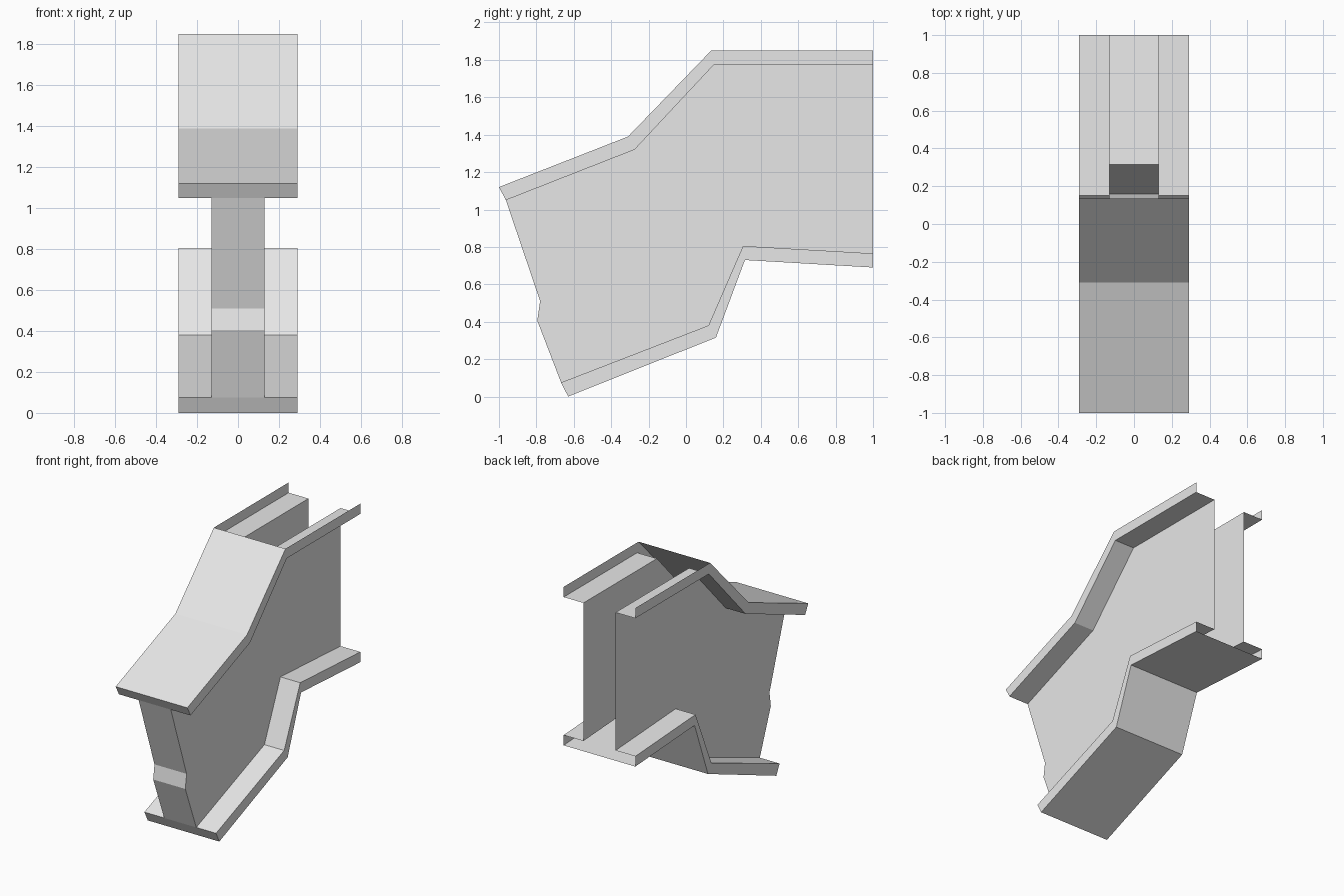
import bpy
import bmesh

cube = bpy.data.objects.get("Cube")
if cube:
    bpy.data.objects.remove(cube, do_unlink=True)

FLANGE = 0.29   # half width of the flanges
WEB = 0.13      # half width of the hollow web

# Side profiles as (y, z), running front to back
top_outer = [(-1, 1.12), (-0.31, 1.39), (0.135, 1.85), (1, 1.85)]
top_inner = [(-0.963, 1.05), (-0.275, 1.32), (0.15, 1.775), (1, 1.775)]
low_outer = [(-0.63, 0), (0.16, 0.315), (0.315, 0.73), (1, 0.69)]
low_inner = [(-0.668, 0.075), (0.12, 0.38), (0.305, 0.805), (1, 0.765)]
# Notched front edge of the web, running downwards
web_front = [top_inner[0], (-0.78, 0.51), (-0.795, 0.405), low_inner[0]]

grey = bpy.data.materials.new("plain_grey")
grey.use_nodes = True
grey.diffuse_color = (0.8, 0.8, 0.8, 1)
grey.node_tree.nodes["Principled BSDF"].inputs["Base Color"].default_value = (0.8, 0.8, 0.8, 1)


def face(bm, points, flip=False):
    if flip:
        points = points[::-1]
    bm.faces.new([bm.verts.new(p) for p in points])


def ribbon(bm, profile, x0, x1, flip=False):
    """Sheet that sweeps a side profile across x."""
    for a, b in zip(profile, profile[1:]):
        face(bm, [(x0, *a), (x1, *a), (x1, *b), (x0, *b)], flip)


def edge_strip(bm, lower, upper, x):
    """Upright strip between two profiles, facing outwards."""
    for i in range(len(lower) - 1):
        loop = [lower[i], lower[i + 1], upper[i + 1], upper[i]]
        face(bm, [(x, *p) for p in loop], x < 0)


def finish(bm, name):
    bmesh.ops.remove_doubles(bm, verts=bm.verts, dist=0.0001)
    mesh = bpy.data.meshes.new(name)
    bm.to_mesh(mesh)
    bm.free()
    mesh.materials.append(grey)
    bpy.context.collection.objects.link(bpy.data.objects.new(name, mesh))


def flange(name, outer, inner, cover, is_top):
    """Hollow flange: cover sheet, two ledges, side strips and a front cap."""
    bm = bmesh.new()
    ribbon(bm, cover, -FLANGE, FLANGE, not is_top)
    lower, upper = (inner, outer) if is_top else (outer, inner)
    for side in (-1, 1):
        x0, x1 = sorted((side * WEB, side * FLANGE))
        ribbon(bm, inner, x0, x1, is_top)
        edge_strip(bm, lower, upper, side * FLANGE)
    ribbon(bm, [lower[0], upper[0]], -FLANGE, FLANGE)
    finish(bm, name)


# The top cover stops where the flange levels out, leaving the rear open
flange("top_flange", top_outer, top_inner, top_outer[:3], True)
flange("bottom_flange", low_outer, low_inner, low_outer, False)

# Hollow web: two side walls and the notched front, open at the back
bm = bmesh.new()
outline = web_front[:-1] + low_inner + top_inner[:0:-1]
for x in (-WEB, WEB):
    face(bm, [(x, *p) for p in outline], x < 0)
ribbon(bm, web_front, -WEB, WEB, True)
finish(bm, "web")
